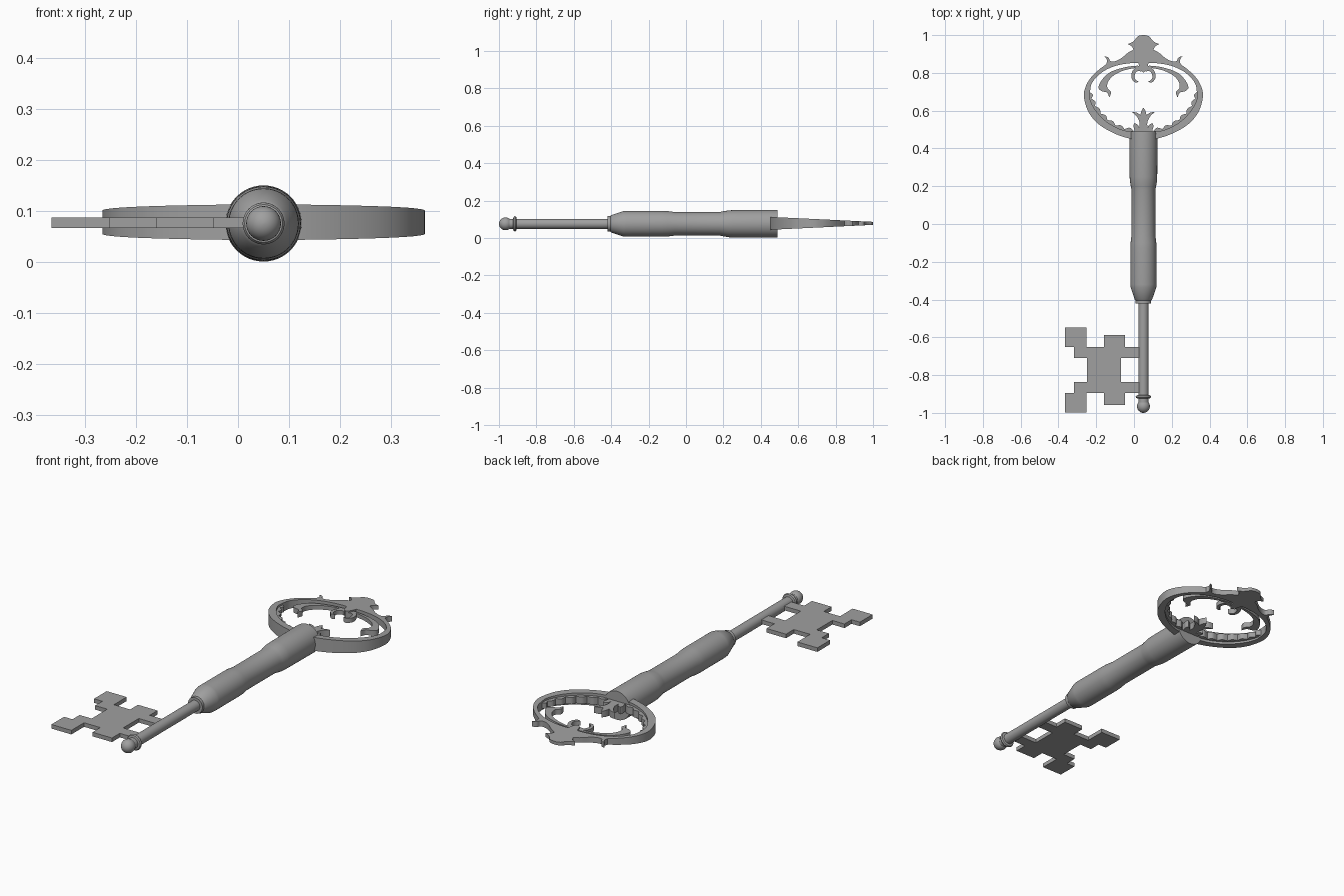
import bpy, bmesh, math
from mathutils import Vector

if "Cube" in bpy.data.objects:
    bpy.data.objects.remove(bpy.data.objects["Cube"])

CX, CZ = 0.05, 0.0755      # key axis
U = 189.0                  # drawing units per model unit (drawing y runs down from 225)

iron = bpy.data.materials.new("dark_grey")
iron.diffuse_color = (0.35, 0.35, 0.35, 1)
iron.use_nodes = True
iron.node_tree.nodes["Principled BSDF"].inputs["Base Color"].default_value = iron.diffuse_color


def smooth(pts, n=5):
    """Open Catmull-Rom curve through the points."""
    p = [Vector(q) for q in pts]
    if len(p) < 3:
        return p
    p = [2 * p[0] - p[1]] + p + [2 * p[-1] - p[-2]]
    out = []
    for a, b, c, d in zip(p, p[1:], p[2:], p[3:]):
        for i in range(n):
            t = i / n
            out.append(0.5 * (2 * b + (c - a) * t + (2 * a - 5 * b + 4 * c - d) * t * t
                              + (3 * b - a - 3 * c + d) * t ** 3))
    return out + [p[-2]]


def outline(*segments):
    """Join smooth segments; the joints between them stay sharp."""
    out = []
    for s in segments:
        for q in smooth(s):
            if not out or (q - out[-1]).length > 0.05:
                out.append(q)
    if (out[0] - out[-1]).length < 0.05:
        out.pop()
    return out


def mirrored(half):
    """Close a right-hand half outline that starts and ends on the axis."""
    return half + [Vector((-q.x, q.y)) for q in reversed(half) if abs(q.x) > 0.05]


def finish(name, bm):
    """Turn a bmesh into a shaded grey object."""
    bmesh.ops.recalc_face_normals(bm, faces=bm.faces)
    me = bpy.data.meshes.new(name)
    bm.to_mesh(me)
    bm.free()
    me.materials.clear()
    me.materials.append(iron)
    ob = bpy.data.objects.new(name, me)
    bpy.context.collection.objects.link(ob)
    bpy.ops.object.select_all(action='DESELECT')
    ob.select_set(True)
    bpy.context.view_layer.objects.active = ob
    bpy.ops.object.shade_smooth_by_angle(angle=math.radians(32))


def plate(name, loops, half, zc):
    """Filled flat outlines (inner loops are holes) with half thickness half(y)."""
    cu = bpy.data.curves.new(name, 'CURVE')
    cu.dimensions, cu.fill_mode, cu.extrude = '2D', 'BOTH', 1.0
    for loop in loops:
        sp = cu.splines.new('POLY')
        sp.points.add(len(loop) - 1)
        for pt, q in zip(sp.points, loop):
            pt.co = (CX + q[0] / U, (225 - q[1]) / U, 0, 1)
        sp.use_cyclic_u = True
    tmp = bpy.data.objects.new(name + "_outline", cu)
    bpy.context.collection.objects.link(tmp)
    dg = bpy.context.evaluated_depsgraph_get()
    flat = bpy.data.meshes.new_from_object(tmp.evaluated_get(dg))
    bpy.data.objects.remove(tmp)
    bm = bmesh.new()
    bm.from_mesh(flat)
    bpy.data.meshes.remove(flat)
    bmesh.ops.remove_doubles(bm, verts=bm.verts, dist=1e-5)
    for v in bm.verts:
        v.co.z = zc + math.copysign(half(v.co.y), v.co.z)
    finish(name, bm)


def lathe(name, prof, n=48):
    """Turned part along y from (y, radius) pairs."""
    bm = bmesh.new()
    rings = [[bm.verts.new((CX + r * math.cos(2 * math.pi * i / n), y,
                            CZ + r * math.sin(2 * math.pi * i / n))) for i in range(n)]
             for y, r in prof]
    for a, b in zip(rings, rings[1:]):
        for i in range(n):
            j = (i + 1) % n
            bm.faces.new((a[i], a[j], b[j], b[i]))
    bm.faces.new(rings[0])
    bm.faces.new(rings[-1])
    finish(name, bm)


def bow_half(y):
    return 0.035 - (y - 0.44) * 0.048


def thin_half(y):
    return 0.6 * bow_half(y)


# handle and thin stem
lathe("handle", [(-0.42, 0.041), (-0.405, 0.041), (-0.40, 0.046), (-0.335, 0.068), (-0.32, 0.069),
                 (-0.13, 0.069), (-0.10, 0.068), (-0.06, 0.063), (0.18, 0.063),
                 (0.20, 0.067), (0.23, 0.072), (0.25, 0.073), (0.48, 0.0745), (0.49, 0.0735)])
lathe("stem", [(-0.95, 0.027), (-0.40, 0.027)], 32)
lathe("tip_collar", [(-0.925, 0.027), (-0.922, 0.037), (-0.915, 0.041), (-0.908, 0.037), (-0.905, 0.027)], 32)
lathe("tip_ball", [(-0.965 - 0.035 * math.cos(a), 0.034 * math.sin(a))
                   for a in [0.03 + (math.pi - 0.06) * i / 16 for i in range(17)]], 32)

# toothed bit, mirrored about its own middle line
top = [(-22.5, 359), (-3, 359), (-3, 348), (-18.5, 348), (-18.5, 336), (-39.5, 336), (-39.5, 348),
       (-57, 348), (-57, 328.5), (-78.5, 328.5), (-78.5, 348), (-69.5, 348), (-69.5, 359), (-56.5, 359)]
plate("bit", [top + [(x, 742 - y) for x, y in reversed(top)]], lambda y: 0.0105, 0.077)

# bow ring with crest
outer = outline(
    [(0, 141), (14, 139.5), (30, 134), (45, 125), (55, 113), (59.5, 98), (58, 88), (53, 79), (45, 71), (37, 65)],
    [(37, 65), (36.5, 61), (39, 57)],
    [(39, 57), (35, 58.5), (33, 62), (28, 62), (22, 59), (16, 54), (10, 50.5)],
    [(10, 50.5), (12, 47), (16, 45)],
    [(16, 45), (13, 44), (10.5, 42.5), (8, 40)],
    [(8, 40), (6, 37.5), (3, 36.3), (0, 36)])
crest_edge = [[(53.5, 93), (52, 85), (46, 77), (37, 70.5), (25, 66), (12, 64), (5, 64)],
              [(5, 64), (4, 68), (2.5, 71), (0, 73.5)]]
rim = [(0, 134), (10, 133), (19, 131.5), (28, 128), (37, 122.5), (44.5, 115.5), (50, 108), (53.5, 100), (53.5, 93)]
plate("bow_ring", [mirrored(outer), mirrored(outline(rim, *crest_edge))], bow_half, 0.078)

# thinner scalloped edging inside the ring, plus crescents and curls, one per side
cusps = [(10, 131.5), (19, 130), (28, 126.5), (36, 121), (43, 114.5), (48.5, 107), (52, 99.5), (53.5, 93)]
scallops = []
for a, b in zip(cusps, cusps[1:]):
    m = (Vector(a) + Vector(b)) / 2
    scallops.append([a, m + (Vector((0, 90)) - m).normalized() * 2.2, b])
edging = outline(*scallops, [(53.5, 93), (55.5, 96), (54.5, 101), (51, 109), (45.5, 116.5), (38, 123.5),
                             (28, 129.5), (19, 133), (10, 134.5)], [(10, 134.5), cusps[0]])
crescent = outline(
    [(2, 67), (8, 66.7), (20, 68.5), (33, 73), (41, 80), (45, 88), (42, 92), (36.5, 93.5), (34, 98.5)],
    [(34, 98.5), (32.5, 93), (36, 89), (35.5, 83), (30, 76.5), (20, 71.5), (8, 69), (2, 70)])
curl = outline(
    [(2, 70), (5, 68.5), (9.5, 70), (12, 75), (11.5, 80), (8, 83.5), (4.5, 82.5)],
    [(4.5, 82.5), (7.5, 81), (9, 78), (8, 74), (5.5, 72), (2, 72.5)])
for side, s in (("left", -1), ("right", 1)):
    for name, loop in (("edging_", edging), ("crescent_", crescent), ("curl_", curl)):
        plate(name + side, [[(s * q.x, q.y) for q in loop]], thin_half, 0.078)

# leaf ornament above the handle
leaf = mirrored(outline(
    [(0, 136), (8, 136), (9, 131)],
    [(9, 131), (10, 127), (9, 124)],
    [(9, 124), (5.5, 126), (4, 129)],
    [(4, 129), (4, 123), (7, 117), (11.5, 113)],
    [(11.5, 113), (7, 113.5), (3, 116)],
    [(3, 116), (2, 112), (0, 108.5)]))
plate("leaf", [leaf], thin_half, 0.078)
